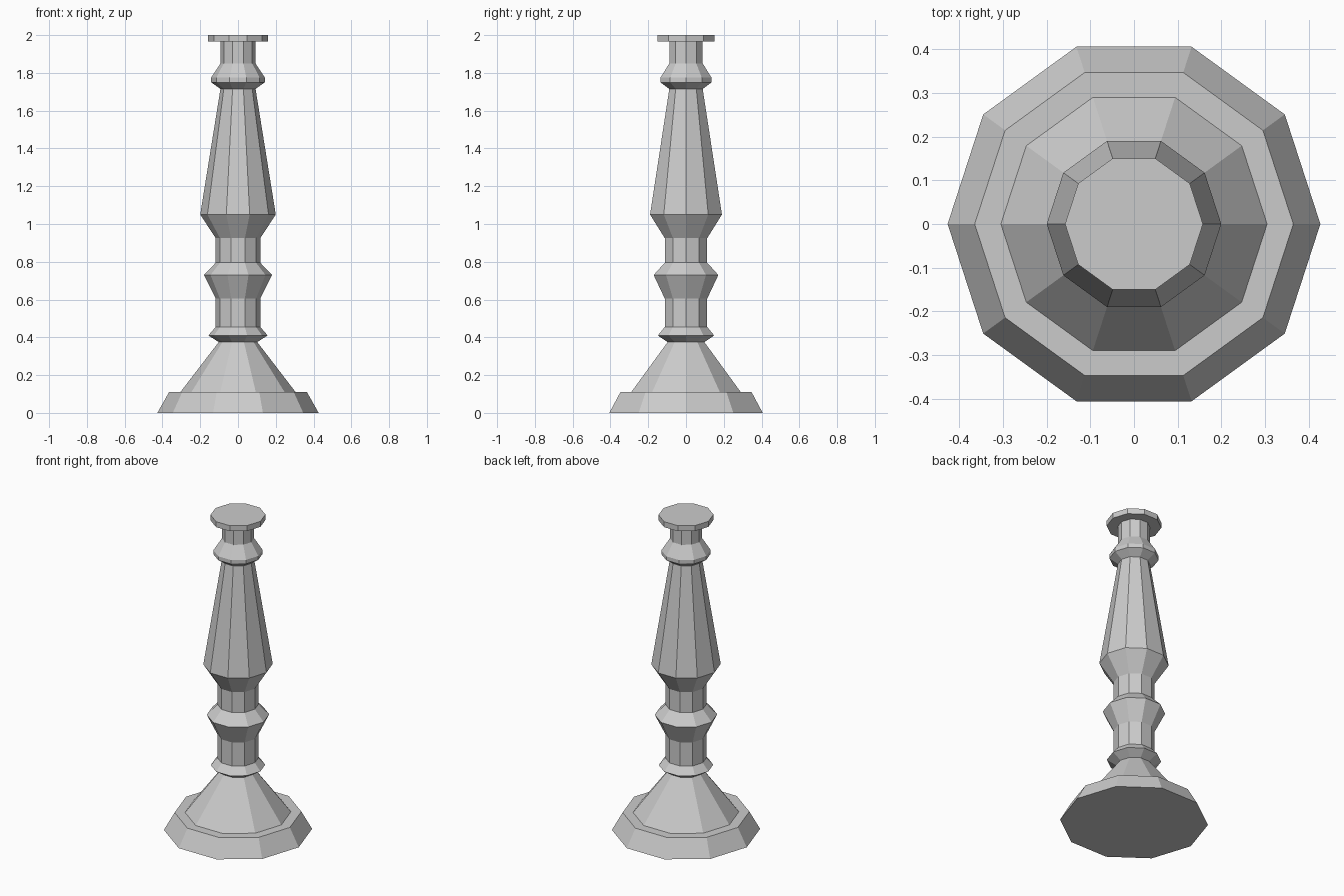
import bpy, bmesh
from math import cos, sin, tau

if "Cube" in bpy.data.objects:
    bpy.data.objects.remove(bpy.data.objects["Cube"])

SIDES = 10

# Turned silhouette as (radius, height), from the foot up to the top plate
profile = [
    (0.427, 0.0), (0.365, 0.11), (0.305, 0.11), (0.102, 0.375),      # foot and cone
    (0.157, 0.41), (0.118, 0.455),                                   # lower collar
    (0.118, 0.605), (0.18, 0.73), (0.118, 0.795),                    # stem and middle knob
    (0.118, 0.925), (0.2, 1.05), (0.093, 1.715),                     # tapered shaft
    (0.142, 1.75), (0.142, 1.775), (0.093, 1.85),                    # upper collar
    (0.093, 1.965), (0.158, 1.965), (0.158, 2.0),                    # neck and top plate
]


def lathe(name, points):
    """Spin a profile into a closed, flat-shaded faceted solid."""
    bm = bmesh.new()
    rings = [[bm.verts.new((r * cos(tau * i / SIDES), r * sin(tau * i / SIDES), z))
              for i in range(SIDES)] for r, z in points]
    for low, high in zip(rings, rings[1:]):
        for i in range(SIDES):
            j = (i + 1) % SIDES
            bm.faces.new((low[i], low[j], high[j], high[i]))
    bm.faces.new(rings[0][::-1])
    bm.faces.new(rings[-1])
    mesh = bpy.data.meshes.new(name)
    bm.to_mesh(mesh)
    bm.free()
    obj = bpy.data.objects.new(name, mesh)
    bpy.context.collection.objects.link(obj)
    return obj


lathe("candlestick", profile)
